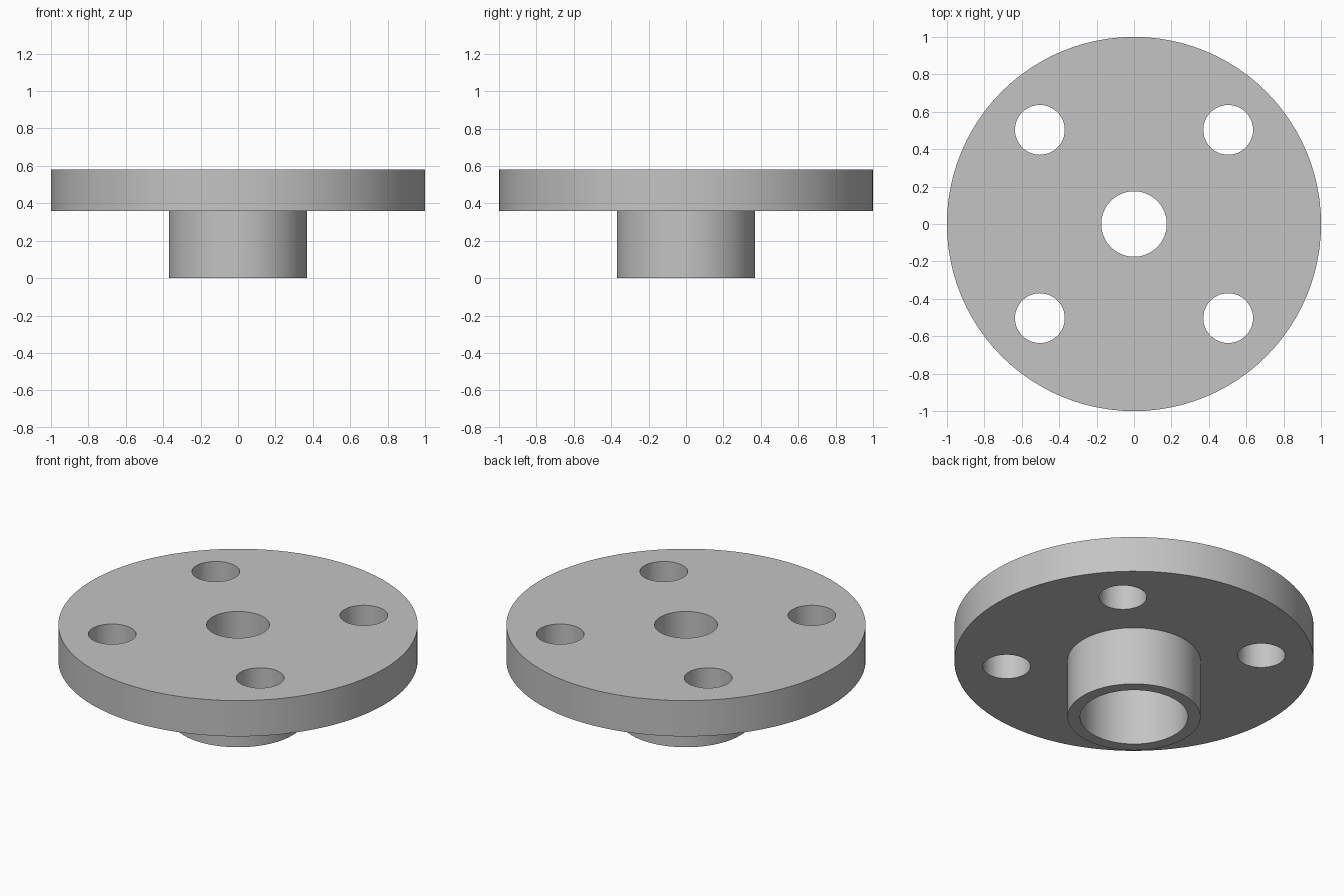
import bpy, bmesh, math
from mathutils import Matrix

cube = bpy.data.objects.get("Cube")
if cube:
    bpy.data.objects.remove(cube, do_unlink=True)

SEGMENTS = 96
FLANGE_BOTTOM, TOP = 0.36, 0.58
BOLT_OFFSET, BOLT_RADIUS = 0.503, 0.133

# Plain grey metal
grey = bpy.data.materials.new("grey metal")
grey.use_nodes = True
colour = (0.55, 0.55, 0.55, 1)
grey.diffuse_color = colour
grey.node_tree.nodes["Principled BSDF"].inputs["Base Color"].default_value = colour


def make_object(name, bm):
    bmesh.ops.recalc_face_normals(bm, faces=bm.faces)
    mesh = bpy.data.meshes.new(name)
    bm.to_mesh(mesh)
    bm.free()
    mesh.materials.append(grey)
    obj = bpy.data.objects.new(name, mesh)
    bpy.context.collection.objects.link(obj)
    return obj


def lathe(name, profile):
    """Turn a closed (radius, z) profile around the z axis."""
    bm = bmesh.new()
    rings = []
    for i in range(SEGMENTS):
        a = math.tau * i / SEGMENTS
        rings.append([bm.verts.new((r * math.cos(a), r * math.sin(a), z))
                      for r, z in profile])
    n = len(profile)
    for i, ring in enumerate(rings):
        after = rings[(i + 1) % SEGMENTS]
        for j in range(n):
            k = (j + 1) % n
            bm.faces.new((ring[j], after[j], after[k], ring[k]))
    return make_object(name, bm)


# Flange disc and hub with a wide socket below and a narrow bore above
flange = lathe("flange_with_hub", [
    (0.175, TOP), (1.0, TOP), (1.0, FLANGE_BOTTOM), (0.37, FLANGE_BOTTOM),
    (0.37, 0), (0.30, 0), (0.30, FLANGE_BOTTOM), (0.175, FLANGE_BOTTOM)])

# Four bolt holes cut through the disc
bm = bmesh.new()
for sx in (-1, 1):
    for sy in (-1, 1):
        bmesh.ops.create_cone(
            bm, cap_ends=True, segments=48, radius1=BOLT_RADIUS,
            radius2=BOLT_RADIUS, depth=0.5,
            matrix=Matrix.Translation((sx * BOLT_OFFSET, sy * BOLT_OFFSET,
                                       (FLANGE_BOTTOM + TOP) / 2)))
cutter = make_object("bolt_hole_cutter", bm)
cut = flange.modifiers.new("bolt holes", 'BOOLEAN')
cut.object = cutter
cut.operation = 'DIFFERENCE'
cut.solver = 'EXACT'

# Apply the cut, remove the cutter and smooth the round walls
bpy.ops.object.select_all(action='DESELECT')
flange.select_set(True)
bpy.context.view_layer.objects.active = flange
bpy.ops.object.modifier_apply(modifier=cut.name)
bpy.data.objects.remove(cutter, do_unlink=True)
bpy.ops.object.shade_smooth_by_angle(angle=math.radians(30))
